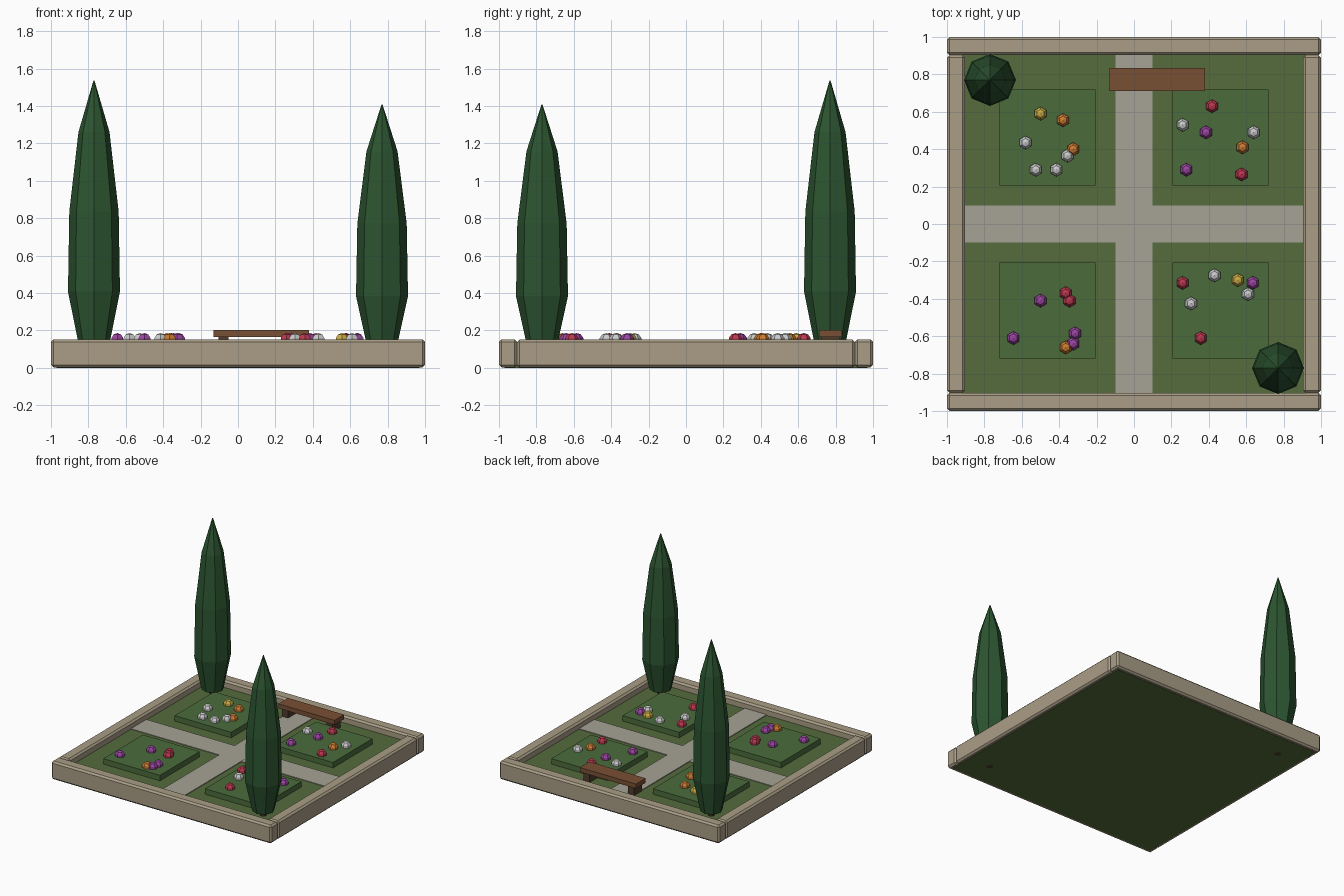
import bpy, bmesh, math

if "Cube" in bpy.data.objects:
    bpy.data.objects.remove(bpy.data.objects["Cube"])


def material(name, rgb):
    m = bpy.data.materials.new(name)
    m.diffuse_color = (*rgb, 1)
    m.use_nodes = True
    m.node_tree.nodes["Principled BSDF"].inputs["Base Color"].default_value = m.diffuse_color
    return m


STONE = material("stone", (0.40, 0.34, 0.24))
GRASS = material("grass", (0.09, 0.15, 0.045))
BED = material("bed_green", (0.07, 0.15, 0.045))
GRAVEL = material("gravel", (0.38, 0.36, 0.30))
WOOD = material("wood", (0.19, 0.08, 0.035))
BARK = material("bark", (0.08, 0.045, 0.025))
LEAF = material("cypress_green", (0.025, 0.09, 0.03))
PETALS = {
    "R": material("red", (0.50, 0.04, 0.08)),
    "W": material("white", (0.65, 0.63, 0.65)),
    "Y": material("yellow", (0.60, 0.42, 0.06)),
    "O": material("orange", (0.60, 0.20, 0.03)),
    "P": material("purple", (0.33, 0.06, 0.36)),
}


def finish(name, bm, mat):
    bmesh.ops.recalc_face_normals(bm, faces=bm.faces)
    me = bpy.data.meshes.new(name)
    bm.to_mesh(me)
    bm.free()
    me.materials.append(mat)
    ob = bpy.data.objects.new(name, me)
    bpy.context.collection.objects.link(ob)
    return ob


def box(name, x, y, z, mat, bevel=0):
    """Box from (min, max) pairs."""
    bm = bmesh.new()
    bmesh.ops.create_cube(bm, size=1)
    for v in bm.verts:
        v.co = [lo + (c + 0.5) * (hi - lo) for c, (lo, hi) in zip(v.co, (x, y, z))]
    if bevel:
        bmesh.ops.bevel(bm, geom=bm.edges[:], offset=bevel, segments=1, affect='EDGES')
    return finish(name, bm, mat)


def lathe(name, profile, sides, x, y, mat):
    """Stack of n-gon rings (radius, z), capped at both ends."""
    bm = bmesh.new()
    rings = [[bm.verts.new((x + r * math.cos(math.tau * i / sides),
                            y + r * math.sin(math.tau * i / sides), z))
              for i in range(sides)] for r, z in profile]
    for a, b in zip(rings, rings[1:]):
        for i in range(sides):
            j = (i + 1) % sides
            bm.faces.new((a[i], a[j], b[j], b[i]))
    bm.faces.new(rings[0])
    bm.faces.new(rings[-1])
    return finish(name, bm, mat)


# Lawn slab and stone border
box("lawn", (-0.97, 0.97), (-0.97, 0.97), (0, 0.095), GRASS)
for s, fb, lr in ((-1, "front", "left"), (1, "back", "right")):
    span = sorted((s * 0.903, s))
    box(fb + "_wall", (-1, 1), span, (0.002, 0.152), STONE, 0.014)
    box(lr + "_wall", span, (-0.903, 0.903), (0.002, 0.152), STONE, 0.014)

# Crossing paths
box("long_path", (-0.1, 0.1), (-0.905, 0.905), (0.08, 0.101), GRAVEL)
box("cross_path", (-0.905, 0.905), (-0.1, 0.1), (0.08, 0.100), GRAVEL)

# Raised planting beds
for sx in (-1, 1):
    for sy in (-1, 1):
        box("flower_bed", sorted((sx * 0.205, sx * 0.72)),
            sorted((sy * 0.205, sy * 0.72)), (0.08, 0.14), BED)

# Flowers: colour, x, y
FLOWERS = [
    ("Y", -.50, .59), ("O", -.38, .555), ("W", -.58, .435), ("O", -.325, .40),
    ("W", -.355, .365), ("W", -.415, .29), ("W", -.525, .29),
    ("R", .417, .63), ("W", .26, .53), ("P", .385, .49), ("W", .64, .49),
    ("O", .58, .41), ("P", .28, .29), ("R", .575, .265),
    ("P", -.50, -.41), ("R", -.365, -.37), ("R", -.345, -.41), ("P", -.645, -.61),
    ("P", -.315, -.585), ("P", -.325, -.64), ("O", -.365, -.66),
    ("R", .26, -.315), ("W", .43, -.275), ("Y", .555, -.30), ("P", .635, -.315),
    ("W", .61, -.375), ("W", .305, -.425), ("R", .357, -.61),
]
for c, x, y in FLOWERS:
    bm = bmesh.new()
    bmesh.ops.create_uvsphere(bm, u_segments=6, v_segments=5, radius=0.038)
    bmesh.ops.translate(bm, verts=bm.verts, vec=(x, y, 0.148))
    finish("flower", bm, PETALS[c])

# Bench
box("bench_seat", (-0.13, 0.38), (0.71, 0.835), (0.165, 0.202), WOOD)
for x in (-0.077, 0.327):
    box("bench_leg", (x - 0.027, x + 0.027), (0.722, 0.823), (0.09, 0.167), BARK)

# Cypress trees
for x, y, top in ((-0.77, 0.77, 1.535), (0.77, -0.77, 1.407)):
    base = 0.135
    h = top - base
    lathe("cypress_trunk", [(0.025, -0.0005), (0.025, 0.2)], 8, x, y, BARK)
    lathe("cypress_foliage", [(r, base + f * h) for r, f in (
        (0.084, 0), (0.139, 0.195), (0.132, 0.5), (0.083, 0.804), (0.003, 1))],
        8, x, y, LEAF)
